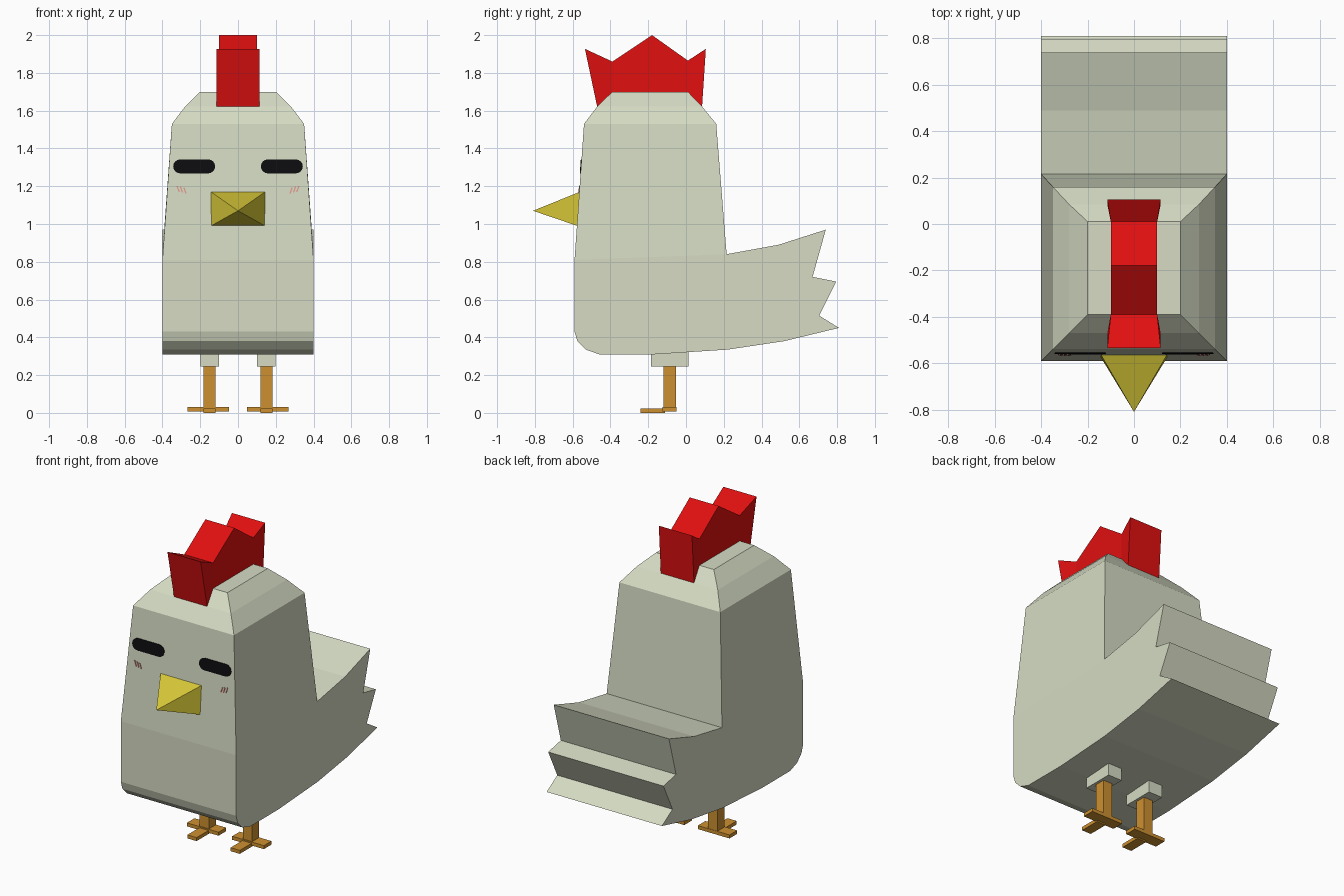
import bpy, bmesh, math

if "Cube" in bpy.data.objects:
    bpy.data.objects.remove(bpy.data.objects["Cube"])


def material(name, rgb):
    m = bpy.data.materials.new(name)
    m.diffuse_color = (*rgb, 1)
    m.use_nodes = True
    m.node_tree.nodes["Principled BSDF"].inputs["Base Color"].default_value = m.diffuse_color
    return m


CREAM = material("cream feathers", (0.67, 0.71, 0.55))
RED = material("red comb", (0.75, 0.005, 0.005))
YELLOW = material("yellow beak", (0.69, 0.58, 0.04))
ORANGE = material("orange legs", (0.61, 0.28, 0.03))
BLACK = material("black eyes", (0.004, 0.004, 0.005))
PINK = material("pink cheeks", (0.75, 0.32, 0.27))


def build(name, verts, faces, mat):
    bm = bmesh.new()
    vs = [bm.verts.new(v) for v in verts]
    for f in faces:
        bm.faces.new([vs[i] for i in f])
    bmesh.ops.recalc_face_normals(bm, faces=bm.faces)
    me = bpy.data.meshes.new(name)
    bm.to_mesh(me)
    bm.free()
    me.materials.append(mat)
    ob = bpy.data.objects.new(name, me)
    bpy.context.collection.objects.link(ob)
    return ob


def side_profile(name, pts, caps, mat):
    """Closed (y, z, half width) profile, mirrored across x = 0, with side caps."""
    n = len(pts)
    verts = [(s * w, y, z) for s in (-1, 1) for y, z, w in pts]
    faces = [(i, (i + 1) % n, n + (i + 1) % n, n + i) for i in range(n)]
    for c in caps:
        faces += [list(c), [n + i for i in c]]
    return build(name, verts, faces, mat)


def box(name, x, y, z, mat):
    verts = [(a, b, c) for a in x for b in y for c in z]
    faces = [(0, 1, 3, 2), (4, 5, 7, 6), (0, 1, 5, 4), (2, 3, 7, 6), (0, 2, 6, 4), (1, 3, 7, 5)]
    return build(name, verts, faces, mat)


def face_plate(name, outline, mat):
    """Thin plate lying on the sloping front of the head; outline in (x, z)."""
    n = len(outline)
    verts = [(x, -0.59 + (z - 0.81) * 0.05 / 0.72 + d, z) for d in (-0.004, 0.003) for x, z in outline]
    faces = [range(n), range(n, 2 * n)]
    faces += [(i, (i + 1) % n, n + (i + 1) % n, n + i) for i in range(n)]
    return build(name, verts, faces, mat)


# Body, head and tail as one block
body = [(-.46, .31, .4), (-.53, .335, .4), (-.575, .38, .4), (-.59, .43, .4), (-.59, .81, .4),
        (-.54, 1.53, .35), (-.47, 1.622, .28), (-.39, 1.70, .2),
        (.01, 1.70, .2), (.085, 1.622, .28), (.16, 1.53, .35), (.215, .84, .4),
        (.49, .89, .4), (.74, .97, .4), (.67, .72, .4), (.795, .695, .4), (.705, .515, .4),
        (.81, .45, .4), (.52, .38, .4), (.22, .335, .4), (-.17, .31, .4)]
side_profile("body", body,
             [[*range(5), *range(11, len(body))], (4, 5, 10, 11), (5, 6, 9, 10), (6, 7, 8, 9)], CREAM)

# Comb
comb = [(-.47, 1.62, .115), (-.535, 1.927, .115), (-.39, 1.86, .1), (-.18, 2.0, .1),
        (.01, 1.865, .1), (.105, 1.927, .115), (.085, 1.62, .115), (.01, 1.695, .1), (-.39, 1.695, .1)]
side_profile("comb", comb, [(0, 1, 2, 8), (2, 3, 4, 7, 8), (4, 5, 6, 7)], RED)

# Beak
build("beak", [(-.143, -.575, .99), (.143, -.575, .99), (.143, -.563, 1.17), (-.143, -.563, 1.17),
               (0, -.81, 1.07)],
      [(0, 1, 2, 3), (0, 1, 4), (1, 2, 4), (2, 3, 4), (3, 0, 4)], YELLOW)

for s, side in ((-1, "right"), (1, "left")):
    # Sleepy pill-shaped eye
    eye = []
    for k in range(18):
        a = math.pi * ((k if k < 9 else k - 1) / 8 - 0.5)
        off = 0.074 if k < 9 else -0.074
        eye.append((s * 0.232 + off + 0.037 * math.cos(a), 1.305 + 0.037 * math.sin(a)))
    face_plate("eye_" + side, eye, BLACK)

    # Blush strokes
    for k in range(3):
        x, z = s * (0.272 + 0.018 * k), 1.162 + 0.004 * k
        face_plate(f"blush_{side}_{k}", [(x, z), (x + s * 0.007, z), (x + s * 0.018, z + 0.032),
                                         (x + s * 0.011, z + 0.032)], PINK)

    # Leg and foot
    c = s * 0.15
    box("thigh_" + side, (c - .049, c + .049), (-.185, .012), (.245, .33), CREAM)
    box("shin_" + side, (c - .032, c + .032), (-.12, -.052), (.01, .26), ORANGE)
    cf = s * 0.157
    box("side_toes_" + side, (cf - .11, cf + .11), (-.125, -.05), (.008, .03), ORANGE)
    box("front_toe_" + side, (c - .032, c + .032), (-.242, -.11), (0, .022), ORANGE)
